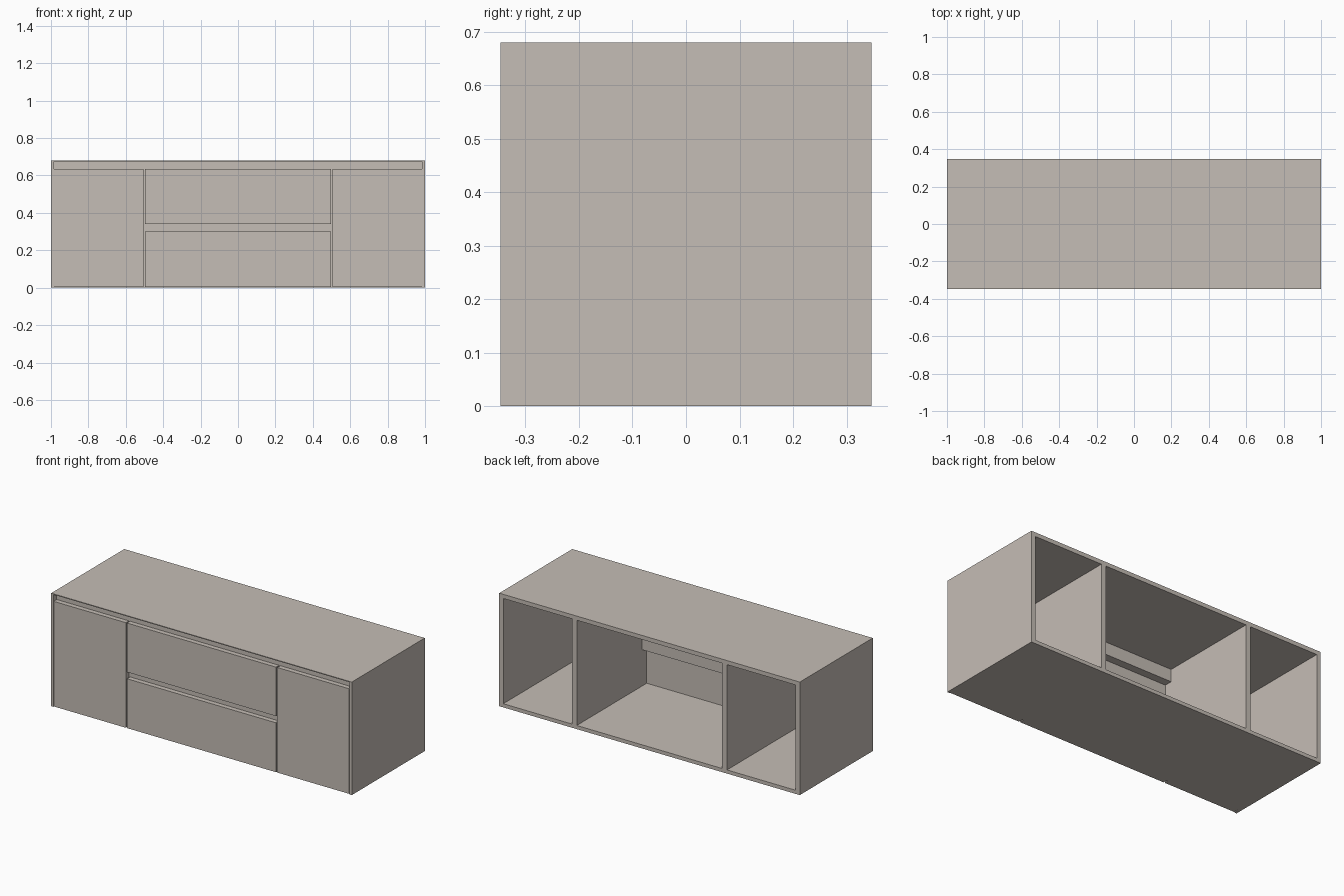
import bpy, bmesh

if "Cube" in bpy.data.objects:
    bpy.data.objects.remove(bpy.data.objects["Cube"])

mat = bpy.data.materials.new("warm_greige")
mat.diffuse_color = (0.56, 0.51, 0.465, 1)
mat.use_nodes = True
mat.node_tree.nodes["Principled BSDF"].inputs["Base Color"].default_value = mat.diffuse_color

F, B = -0.347, 0.347      # front and back planes
IN = -0.318               # rear of the door and drawer fronts


def box(name, x0, x1, y0, y1, z0, z1):
    bm = bmesh.new()
    bmesh.ops.create_cube(bm, size=1)
    for v in bm.verts:
        v.co = (x1 if v.co.x > 0 else x0,
                y1 if v.co.y > 0 else y0,
                z1 if v.co.z > 0 else z0)
    me = bpy.data.meshes.new(name)
    bm.to_mesh(me)
    bm.free()
    me.materials.append(mat)
    ob = bpy.data.objects.new(name, me)
    bpy.context.collection.objects.link(ob)
    return ob


def pair(name, x0, x1, *yz):
    box(name + "_right", x0, x1, *yz)
    box(name + "_left", -x1, -x0, *yz)


# outer shell: thin top and side cladding
box("top_slab", -1, 1, F, B, 0.675, 0.68)
pair("side_panel", 0.985, 1, F, B, 0, 0.675)

# inner carcass, open at the back
pair("carcass_side", 0.973, 0.985, IN, B, 0, 0.675)
box("carcass_top", -0.973, 0.973, IN, B, 0.655, 0.675)
box("carcass_bottom", -0.973, 0.973, IN, B, 0, 0.022)
pair("divider", 0.484, 0.516, IN, B, 0.022, 0.655)

# recessed finger-pull rails behind the fronts
box("middle_pull_rail", -0.484, 0.484, IN, -0.275, 0.24, 0.355)
box("top_pull_rail", -0.484, 0.484, IN, -0.27, 0.58, 0.655)
pair("side_pull_rail", 0.516, 0.973, IN, -0.27, 0.58, 0.655)

# doors and drawer fronts
pair("door", 0.504, 0.983, F, IN, 0.003, 0.635)
box("upper_drawer_front", -0.496, 0.496, F, IN, 0.34, 0.635)
box("lower_drawer_front", -0.496, 0.496, F, IN, 0.003, 0.30)
